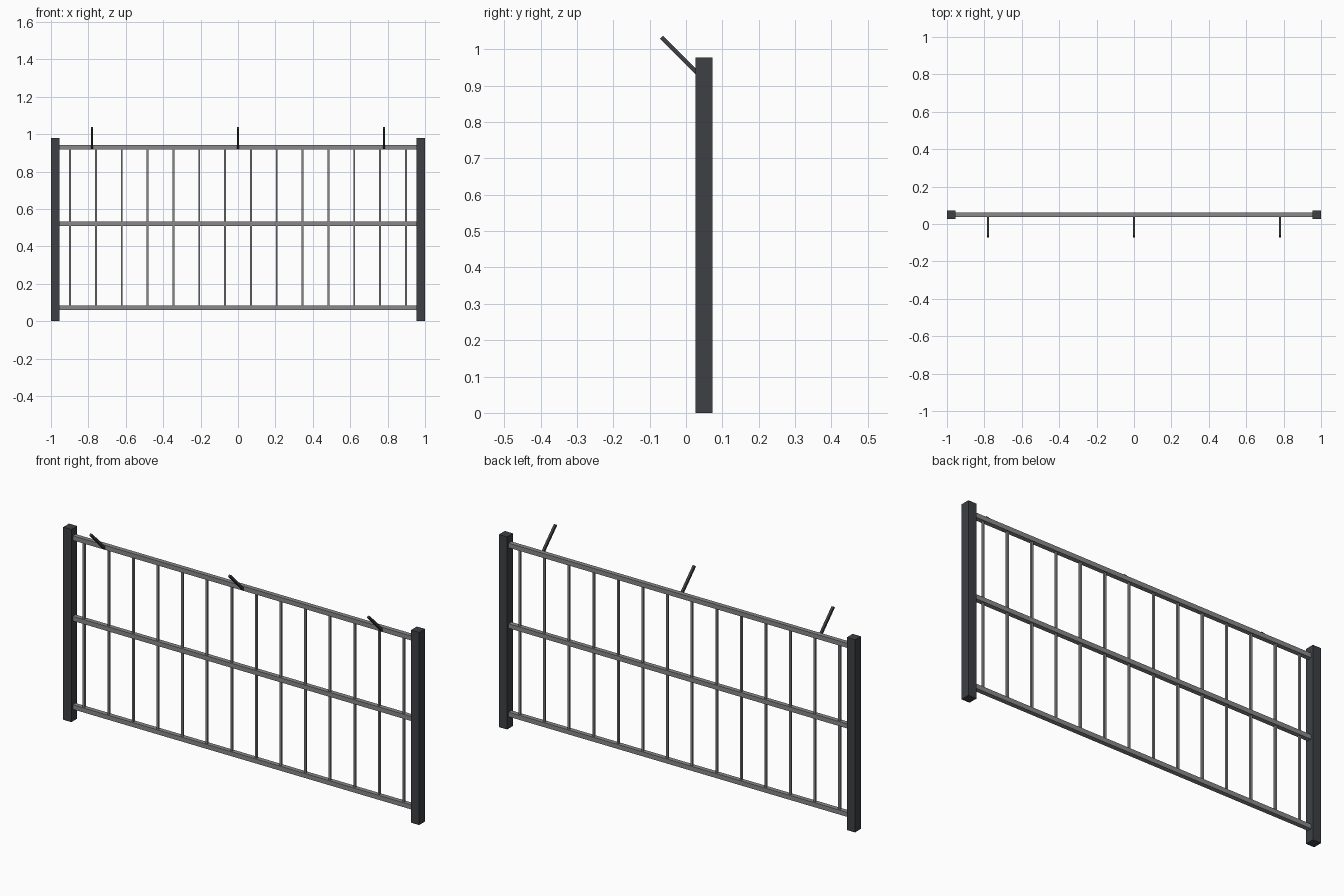
import bpy, bmesh
from mathutils import Vector

if "Cube" in bpy.data.objects:
    bpy.data.objects.remove(bpy.data.objects["Cube"])

def material(name, rgb):
    m = bpy.data.materials.new(name)
    m.diffuse_color = (*rgb, 1)
    m.use_nodes = True
    m.node_tree.nodes["Principled BSDF"].inputs["Base Color"].default_value = m.diffuse_color
    return m

post_mat = material("dark slate", (0.047, 0.051, 0.058))
rail_mat = material("grey metal", (0.25, 0.25, 0.26))
Y = 0.049  # fence plane

def beam(name, a, b, width, depth, mat):
    """Square bar running from a to b."""
    a, b = Vector(a), Vector(b)
    bm = bmesh.new()
    bmesh.ops.create_cube(bm, size=1)
    bmesh.ops.scale(bm, vec=(width, depth, (b - a).length), verts=bm.verts)
    me = bpy.data.meshes.new(name)
    bm.to_mesh(me)
    bm.free()
    me.materials.append(mat)
    ob = bpy.data.objects.new(name, me)
    bpy.context.collection.objects.link(ob)
    ob.location = (a + b) / 2
    ob.rotation_mode = 'QUATERNION'
    ob.rotation_quaternion = (b - a).to_track_quat('Z', 'Y')
    return ob

# Square end posts
for side, x in (("left", -0.977), ("right", 0.977)):
    beam(side + "_post", (x, Y, 0), (x, Y, 0.978), 0.046, 0.047, post_mat)

# Horizontal rails
for name, z in (("bottom_rail", 0.072), ("middle_rail", 0.521), ("top_rail", 0.93)):
    beam(name, (-0.96, Y, z), (0.96, Y, z), 0.023, 0.023, rail_mat)

# Vertical bars
for i in range(14):
    x = -0.898 + i * 1.796 / 13
    beam(f"bar_{i + 1}", (x, Y, 0.072), (x, Y, 0.93), 0.01, 0.01, rail_mat)

# Slanted spikes leaning forward from the top rail
for i, x in enumerate((-0.78, 0, 0.78)):
    beam(f"spike_{i + 1}", (x, 0.045, 0.921), (x, -0.067, 1.033), 0.012, 0.012, post_mat)
